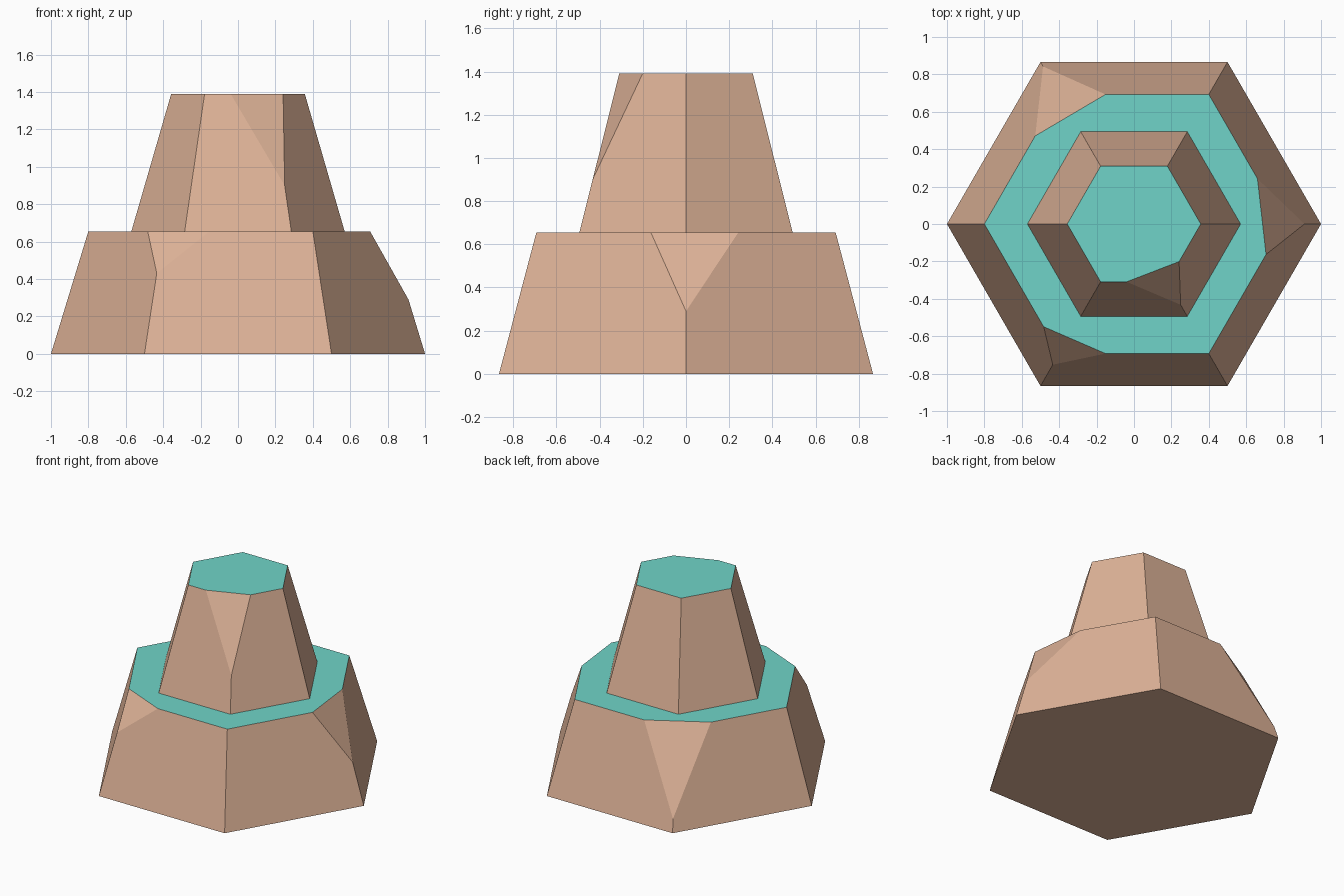
import bpy, bmesh, math
from mathutils import Vector

if "Cube" in bpy.data.objects:
    bpy.data.objects.remove(bpy.data.objects["Cube"])


def material(name, rgb):
    m = bpy.data.materials.new(name)
    m.diffuse_color = (*[(c / 255) ** 2.2 for c in rgb], 1)
    m.use_nodes = True
    m.node_tree.nodes["Principled BSDF"].inputs["Base Color"].default_value = m.diffuse_color
    return m


brown = material("warm brown", (221, 177, 150))
teal = material("teal", (111, 211, 199))


def hexagon(radius, z):
    return [Vector((radius * math.cos(i * math.pi / 3),
                    radius * math.sin(i * math.pi / 3), z)) for i in range(6)]


def tier(name, r0, r1, z0, z1, chips):
    """Tapered hexagon; chips = (corner, fraction of previous top edge,
    fraction of next top edge, height where the chip meets the corner edge)."""
    low, top = hexagon(r0, z0), hexagon(r1, z1)
    bm = bmesh.new()
    a = [bm.verts.new(p) for p in low]
    b = [bm.verts.new(p) for p in top]
    bm.faces.new(a[::-1])
    bm.faces.new(b)
    for i in range(6):
        j = (i + 1) % 6
        bm.faces.new((a[i], a[j], b[j], b[i]))
    # Slice a flat chip off each damaged corner
    for i, prev, nxt, z in chips:
        p = top[i].lerp(top[i - 1], prev)
        q = top[i].lerp(top[(i + 1) % 6], nxt)
        s = low[i].lerp(top[i], (z - z0) / (z1 - z0))
        n = (q - p).cross(s - p).normalized()
        if n.dot(top[i] - p) < 0:
            n.negate()
        cut = bmesh.ops.bisect_plane(
            bm, geom=bm.verts[:] + bm.edges[:] + bm.faces[:], dist=1e-5,
            plane_co=p, plane_no=n, clear_outer=True)
        edges = [e for e in cut["geom_cut"] if isinstance(e, bmesh.types.BMEdge)]
        bmesh.ops.holes_fill(bm, edges=edges, sides=0)
    bmesh.ops.recalc_face_normals(bm, faces=bm.faces[:])
    # Level top is teal, everything else brown
    for f in bm.faces:
        f.normal_update()
        f.material_index = 1 if f.normal.z > 0.99 else 0
    me = bpy.data.meshes.new(name)
    bm.to_mesh(me)
    bm.free()
    me.materials.append(brown)
    me.materials.append(teal)
    ob = bpy.data.objects.new(name, me)
    bpy.context.collection.objects.link(ob)


# Broad lower tier with three chipped corners
tier("lower_tier", 1.0, 0.8, 0, 0.655,
     [(0, 0.235, 0.35, 0.29), (2, 0.31, 0.32, 0.09), (4, 0.207, 0.31, 0.43)])
# Narrow upper tier with one chipped corner
tier("upper_tier", 0.57, 0.357, 0.655, 1.39, [(5, 0.61, 0.35, 0.90)])
